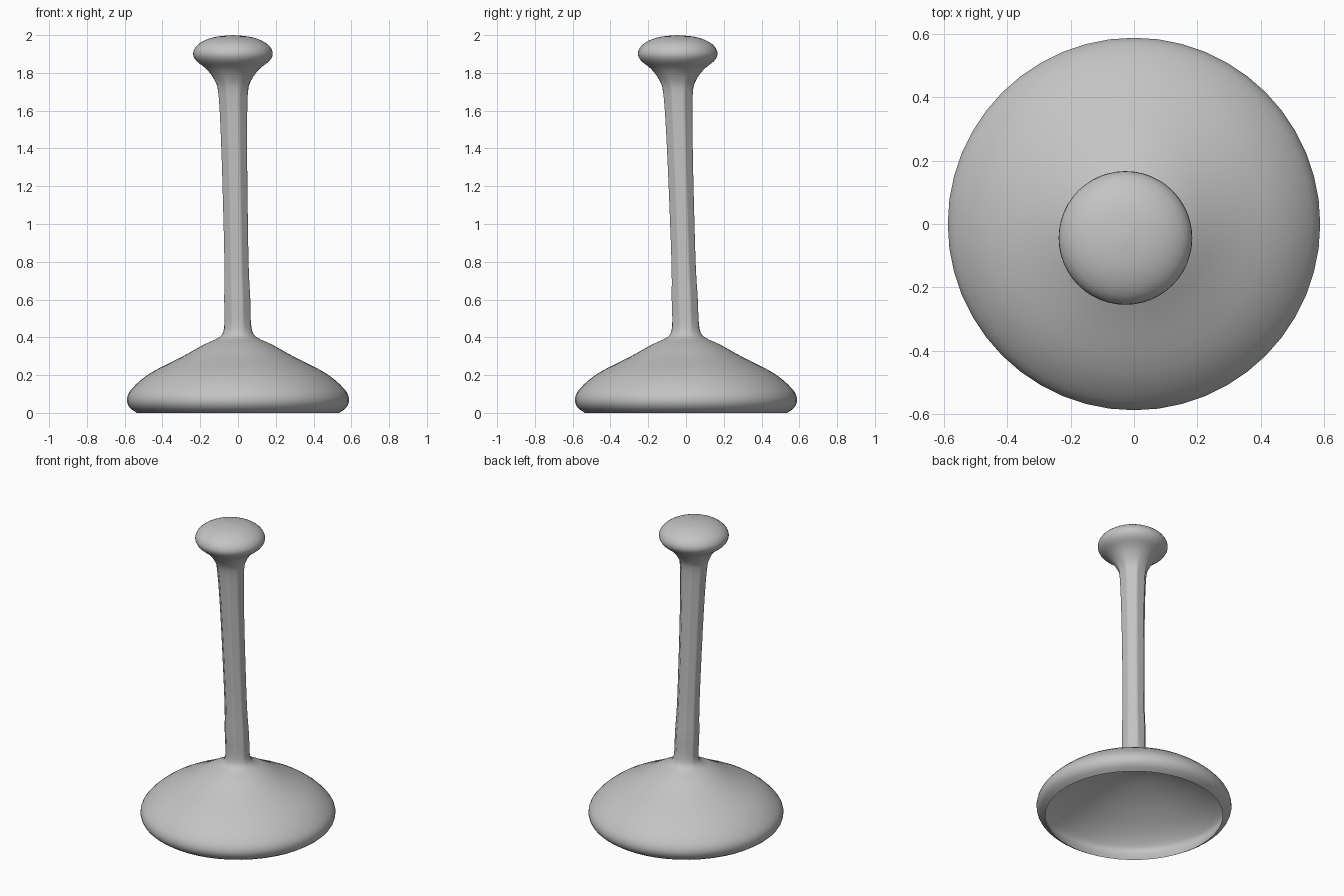
import bpy, bmesh, math

cube = bpy.data.objects.get("Cube")
if cube:
    bpy.data.objects.remove(cube, do_unlink=True)

SEGMENTS = 48

rubber = bpy.data.materials.new("plain grey")
rubber.use_nodes = True
grey = (0.55, 0.55, 0.55, 1)
rubber.diffuse_color = grey
bsdf = rubber.node_tree.nodes["Principled BSDF"]
bsdf.inputs["Base Color"].default_value = grey
bsdf.inputs["Roughness"].default_value = 0.8


def spline(points, steps=3):
    """Smooth curve through the profile points."""
    out = []
    for i in range(len(points) - 1):
        p0, p1 = points[max(i - 1, 0)], points[i]
        p2, p3 = points[i + 1], points[min(i + 2, len(points) - 1)]
        for k in range(steps):
            t = k / steps
            out.append(tuple(
                b + t / 2 * (c - a + t * (2*a - 5*b + 4*c - d + t * (3*(b - c) + d - a)))
                for a, b, c, d in zip(p0, p1, p2, p3)))
    return out + [points[-1]]


def lean(z):
    """Axis of the handle drifts to one side with height."""
    t = min(max((z - 0.4) / 1.35, 0), 1)
    return -0.027 * t, -0.044 * t


def facet(angle, z):
    """Radius factor that turns the handle into a soft octagon."""
    w = min(max((z - 0.4) / 0.1, 0), 1) * min(max((1.8 - z) / 0.1, 0), 1)
    half = math.pi / 8
    octagon = math.cos(half) / math.cos((angle + half) % (2 * half) - half) * 1.04
    return 1 + w * (octagon - 1)


def lathe(name, profile):
    """Revolve (radius, height) points; zero radius closes the end."""
    bm = bmesh.new()
    rings = []
    for r, z in profile:
        cx, cy = lean(z)
        if r < 0.001:
            rings.append([bm.verts.new((cx, cy, z))] * SEGMENTS)
            continue
        ring = []
        for i in range(SEGMENTS):
            a = 2 * math.pi * i / SEGMENTS
            rr = r * facet(a, z)
            ring.append(bm.verts.new((cx + rr * math.cos(a), cy + rr * math.sin(a), z)))
        rings.append(ring)
    for low, high in zip(rings, rings[1:]):
        for i in range(SEGMENTS):
            j = (i + 1) % SEGMENTS
            corners = dict.fromkeys((low[i], low[j], high[j], high[i]))
            bm.faces.new(list(corners))
    bmesh.ops.recalc_face_normals(bm, faces=bm.faces)
    mesh = bpy.data.meshes.new(name)
    bm.to_mesh(mesh)
    bm.free()
    mesh.materials.append(rubber)
    obj = bpy.data.objects.new(name, mesh)
    bpy.context.collection.objects.link(obj)
    bpy.ops.object.select_all(action="DESELECT")
    obj.select_set(True)
    bpy.context.view_layer.objects.active = obj
    bpy.ops.object.shade_smooth_by_angle(angle=math.radians(50))
    return obj


# Hollow of the cup, from its centre out to the thin rim
hollow = spline([(0, 0.34), (0.12, 0.33), (0.3, 0.27), (0.46, 0.185),
                 (0.545, 0.115), (0.565, 0.07), (0.535, 0)])

# Outside of the cup, handle and knob in one flowing profile
outside = spline([(0.535, 0), (0.575, 0.03), (0.588, 0.075), (0.56, 0.13),
                  (0.465, 0.21), (0.3, 0.295), (0.18, 0.362), (0.1, 0.4),
                  (0.074, 0.45), (0.072, 0.6), (0.067, 0.75), (0.067, 1.0),
                  (0.071, 1.4), (0.08, 1.68), (0.098, 1.76), (0.14, 1.82),
                  (0.192, 1.862), (0.211, 1.9), (0.195, 1.94),
                  (0.15, 1.972), (0.085, 1.992), (0, 2.0)])

lathe("cup_handle_and_knob", hollow[:-1] + outside)
